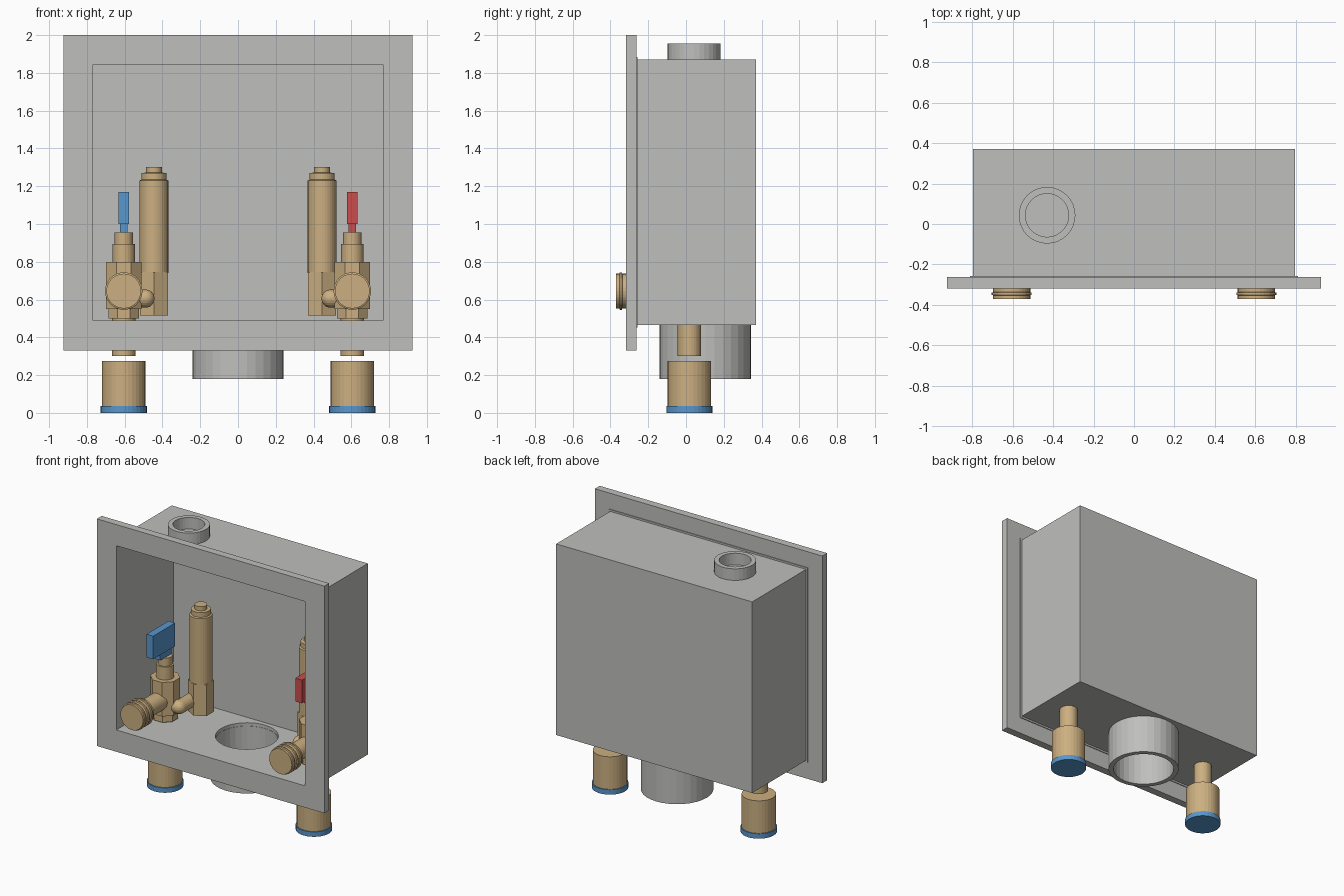
import bpy, bmesh, math
from mathutils import Matrix, Vector

if "Cube" in bpy.data.objects:
    bpy.data.objects.remove(bpy.data.objects["Cube"])


def material(name, rgb):
    m = bpy.data.materials.new(name)
    m.diffuse_color = (*rgb, 1)
    m.use_nodes = True
    m.node_tree.nodes["Principled BSDF"].inputs["Base Color"].default_value = m.diffuse_color
    return m


GREY = material("grey plastic", (0.52, 0.52, 0.505))
BRASS = material("brass", (0.60, 0.43, 0.22))
BLUE = material("blue", (0.10, 0.31, 0.61))
RED = material("red", (0.60, 0.075, 0.075))


def finish(name, bm, mat):
    bmesh.ops.recalc_face_normals(bm, faces=bm.faces[:])
    me = bpy.data.meshes.new(name)
    bm.to_mesh(me)
    bm.free()
    me.materials.append(mat)
    ob = bpy.data.objects.new(name, me)
    bpy.context.collection.objects.link(ob)
    return ob


def box(name, lo, hi, mat):
    bm = bmesh.new()
    lo, hi = Vector(lo), Vector(hi)
    bmesh.ops.create_cube(bm, size=1, matrix=Matrix.Translation((lo + hi) / 2)
                          @ Matrix.Diagonal((*(hi - lo), 1)))
    return finish(name, bm, mat)


def lathe(name, profile, origin, mat, axis=(0, 0, 1), sides=32, tube=False, turn=0.0):
    """Revolve (radius, height) points; tube closes the profile on itself."""
    bm = bmesh.new()
    rings = []
    for r, h in profile:
        rings.append([bm.verts.new((r * math.cos(turn + math.tau * i / sides),
                                    r * math.sin(turn + math.tau * i / sides), h))
                      for i in range(sides)])
    pairs = list(zip(rings, rings[1:]))
    if tube:
        pairs.append((rings[-1], rings[0]))
    else:
        bm.faces.new(rings[0])
        bm.faces.new(rings[-1])
    for a, b in pairs:
        for i in range(sides):
            j = (i + 1) % sides
            bm.faces.new((a[i], a[j], b[j], b[i]))
    rot = Vector((0, 0, 1)).rotation_difference(Vector(axis)).to_matrix().to_4x4()
    bmesh.ops.transform(bm, matrix=Matrix.Translation(origin) @ rot, verts=bm.verts[:])
    return finish(name, bm, mat)


def cut(target, cutter):
    cutter.hide_render = True
    mod = target.modifiers.new("cut", 'BOOLEAN')
    mod.operation, mod.solver, mod.object = 'DIFFERENCE', 'EXACT', cutter
    bpy.context.view_layer.update()
    dg = bpy.context.evaluated_depsgraph_get()
    me = bpy.data.meshes.new_from_object(target.evaluated_get(dg))
    target.modifiers.clear()
    target.data = me
    bpy.data.objects.remove(cutter)


# Wall box, rear lip and front frame, all opened to the front
shell = box("wall_box", (-0.797, -0.27, 0.465), (0.797, 0.37, 1.87), GREY)
lip = box("rear_lip", (-0.81, -0.27, 0.452), (0.81, -0.256, 1.883), GREY)
frame = box("front_frame", (-0.925, -0.318, 0.33), (0.925, -0.262, 2.0), GREY)
for part in (shell, lip, frame):
    cut(part, box("cutter", (-0.767, -0.5, 0.49), (0.767, 0.345, 1.845), GREY))

# Drain: hole through the floor and open pipe below
DRAIN = (0, 0.103, 0)
cut(shell, lathe("cutter", [(0.21, 0.3), (0.21, 0.6)], DRAIN, GREY))
lathe("drain_pipe", [(0.242, 0.18), (0.242, 0.466), (0.208, 0.466), (0.208, 0.18)],
      DRAIN, GREY, tube=True)

# Vent collar on the top
lathe("top_collar", [(0.14, 1.865), (0.14, 1.955), (0.107, 1.955), (0.107, 1.865)],
      (-0.43, 0.043, 0), GREY, tube=True)

Y = 0.018  # valve axis depth
for s, side, lever in ((-1, "left", BLUE), (1, "right", RED)):
    x = s * 0.605
    # Supply connection under the box
    lathe(side + "_supply_cap", [(0.122, 0), (0.122, 0.036)], (x, Y, 0), BLUE)
    lathe(side + "_supply_socket", [(0.115, 0.036), (0.115, 0.275)], (x, Y, 0), BRASS)
    lathe(side + "_supply_pipe", [(0.062, 0.30), (0.062, 0.52)], (x, Y, 0), BRASS)

    # Valve body with eight flats and round bonnet
    lathe(side + "_valve_body", [(0.088, 0.50), (0.088, 0.55), (0.101, 0.55), (0.101, 0.80)],
          (x, Y, 0), BRASS, sides=8, turn=math.pi / 8)
    lathe(side + "_valve_bonnet", [(0.060, 0.79), (0.060, 0.895), (0.048, 0.895),
                                   (0.048, 0.955)], (x, Y, 0), BRASS)

    # Hose outlet with raised rings, facing forward
    prof = [(0.065, 0.0), (0.065, 0.26), (0.092, 0.26)]
    for h in (0.275, 0.315, 0.355):
        prof += [(0.092, h), (0.099, h + 0.003), (0.099, h + 0.013), (0.092, h + 0.016)]
    prof += [(0.092, 0.388)]
    lathe(side + "_hose_outlet", prof, (x, Y, 0.645), BRASS, axis=(0, -1, 0))

    # Lever handle
    box(side + "_lever_stem", (x - 0.021, -0.07, 0.955), (x + 0.021, 0.06, 1.005), lever)
    box(side + "_lever", (x - 0.027, -0.16, 1.0), (x + 0.027, 0.095, 1.17), lever)

    # Elbow from the valve to the shock arrestor
    ex = s * 0.49
    lathe(side + "_elbow_side", [(0.048, 0), (0.048, 0.115)], (x, Y, 0.605), BRASS,
          axis=(-s, 0, 0), sides=24)
    lathe(side + "_elbow_back", [(0.048, 0), (0.048, 0.18)], (ex, Y, 0.605), BRASS,
          axis=(0, 1, 0), sides=24)
    bm = bmesh.new()
    bmesh.ops.create_uvsphere(bm, u_segments=24, v_segments=12, radius=0.048,
                              matrix=Matrix.Translation((ex, Y, 0.605)))
    finish(side + "_elbow_corner", bm, BRASS)

    # Shock arrestor: hexagonal base and stepped cylinder
    pos = (s * 0.445, 0.205, 0)
    lathe(side + "_arrestor_base", [(0.0866, 0.515), (0.0866, 0.745)], pos, BRASS,
          sides=6, turn=math.pi / 6)
    lathe(side + "_arrestor", [(0.076, 0.74), (0.076, 1.23), (0.066, 1.235), (0.066, 1.27),
                               (0.042, 1.272), (0.042, 1.302)], pos, BRASS)
